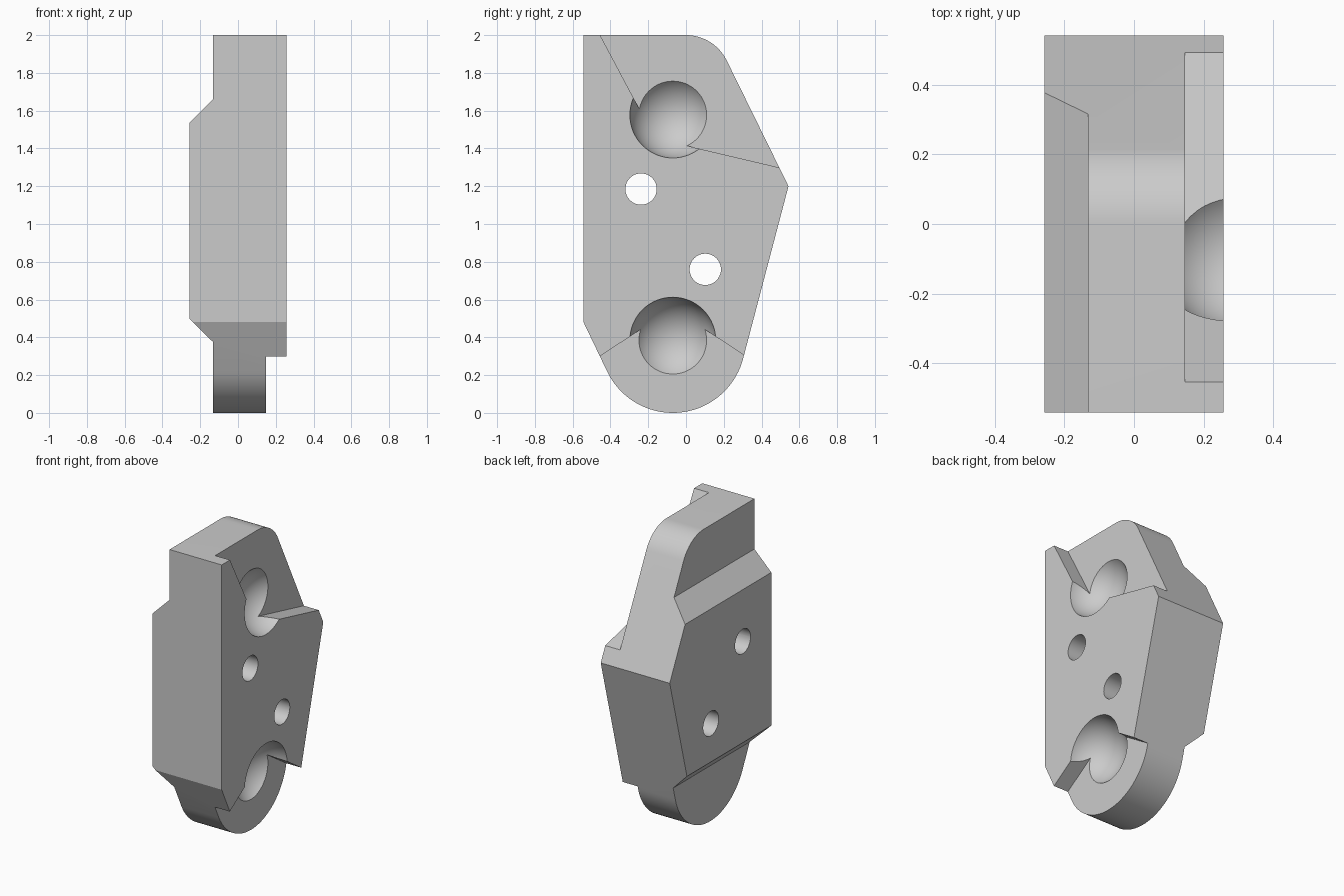
import bpy
import bmesh
from math import sin, cos, atan2, pi
from mathutils import Matrix, Vector

cube = bpy.data.objects.get("Cube")
if cube:
    bpy.data.objects.remove(cube, do_unlink=True)

HALF_X = 0.258     # half thickness
HALF_Y = 0.5425    # half depth
STEP_X = -0.132    # back of the thin ends
FLOOR_X = 0.147    # floor of the corner recesses
PIVOT_Y = -0.07    # centre line of the two sockets
LOW_Z, HIGH_Z = 0.385, 1.577

grey = bpy.data.materials.new("plain grey")
grey.use_nodes = True
grey.diffuse_color = (0.6, 0.6, 0.6, 1)
grey.node_tree.nodes["Principled BSDF"].inputs["Base Color"].default_value = (0.6, 0.6, 0.6, 1)


def make_object(name, bm):
    bmesh.ops.recalc_face_normals(bm, faces=bm.faces)
    mesh = bpy.data.meshes.new(name)
    bm.to_mesh(mesh)
    bm.free()
    mesh.materials.append(grey)
    obj = bpy.data.objects.new(name, mesh)
    bpy.context.collection.objects.link(obj)
    return obj


def prism(name, points, offset):
    """Extrude a closed outline of 3D points along an offset."""
    bm = bmesh.new()
    face = bm.faces.new([bm.verts.new(p) for p in points])
    result = bmesh.ops.extrude_face_region(bm, geom=[face])
    moved = [v for v in result["geom"] if isinstance(v, bmesh.types.BMVert)]
    bmesh.ops.translate(bm, verts=moved, vec=Vector(offset))
    return make_object(name, bm)


def side_prism(name, outline, x0, x1):
    return prism(name, [(x0, y, z) for y, z in outline], (x1 - x0, 0, 0))


def arc(y, z, radius, start, end, steps):
    return [(y + radius * cos(start + (end - start) * i / steps),
             z + radius * sin(start + (end - start) * i / steps))
            for i in range(steps + 1)]


def combine(target, tool, operation):
    mod = target.modifiers.new(tool.name, "BOOLEAN")
    mod.object, mod.operation, mod.solver = tool, operation, "EXACT"
    bpy.context.view_layer.objects.active = target
    bpy.ops.object.modifier_apply(modifier=mod.name)
    bpy.data.objects.remove(tool, do_unlink=True)


# Side outline: rounded foot, pointed back, rounded top corner
foot = arc(PIVOT_Y, LOW_Z, 0.385, atan2(-0.447, -0.894) , atan2(-0.255, 0.967), 40)
crown = arc(0.0, 1.76, 0.24, atan2(0.442, 0.897), pi / 2, 16)
outline = [(-HALF_Y, 2.0), (-HALF_Y, 0.48)] + foot + [(HALF_Y, 1.2)] + crown
body = side_prism("bracket_body", outline, -HALF_X, HALF_X)

# Thickness outline: chamfered pad on the -x side
section = [(HALF_X, -0.1), (HALF_X, 2.1), (STEP_X, 2.1), (STEP_X, 1.66),
           (-HALF_X, 1.535), (-HALF_X, 0.5), (STEP_X, 0.375), (STEP_X, -0.1)]
pad = prism("pad_section", [(x * (1.2 if x == HALF_X else 1), -1, z) for x, z in section], (0, 2, 0))
combine(body, pad, "INTERSECT")

# Wedge recesses at the crown and the foot
crown_wedge = [(-0.1645, 1.454), (0.7, 1.25), (0.7, 2.2), (-0.561, 2.2)]
foot_wedge = [(PIVOT_Y, 0.554), (-0.67, 0.158), (-0.67, -0.1), (0.53, -0.1), (0.53, 0.158)]
for name, wedge in (("crown_recess", crown_wedge), ("foot_recess", foot_wedge)):
    combine(body, side_prism(name, wedge, FLOOR_X, 0.5), "DIFFERENCE")

# Ball sockets
for name, z in (("lower_socket", LOW_Z), ("upper_socket", HIGH_Z)):
    bm = bmesh.new()
    bmesh.ops.create_uvsphere(bm, u_segments=64, v_segments=32, radius=0.23)
    bmesh.ops.rotate(bm, verts=bm.verts, matrix=Matrix.Rotation(pi / 2, 3, "Y"))
    bmesh.ops.translate(bm, verts=bm.verts, vec=(0.291, PIVOT_Y, z))
    combine(body, make_object(name, bm), "DIFFERENCE")

# Bolt holes
for name, y, z in (("upper_hole", -0.238, 1.185), ("lower_hole", 0.102, 0.76)):
    hole = arc(y, z, 0.083, 0, 2 * pi, 40)[:-1]
    combine(body, side_prism(name, hole, -0.5, 0.5), "DIFFERENCE")

# Smooth the curved surfaces, keep the edges crisp
bpy.ops.object.select_all(action="DESELECT")
body.select_set(True)
bpy.context.view_layer.objects.active = body
bpy.ops.object.shade_smooth_by_angle(angle=0.35)
